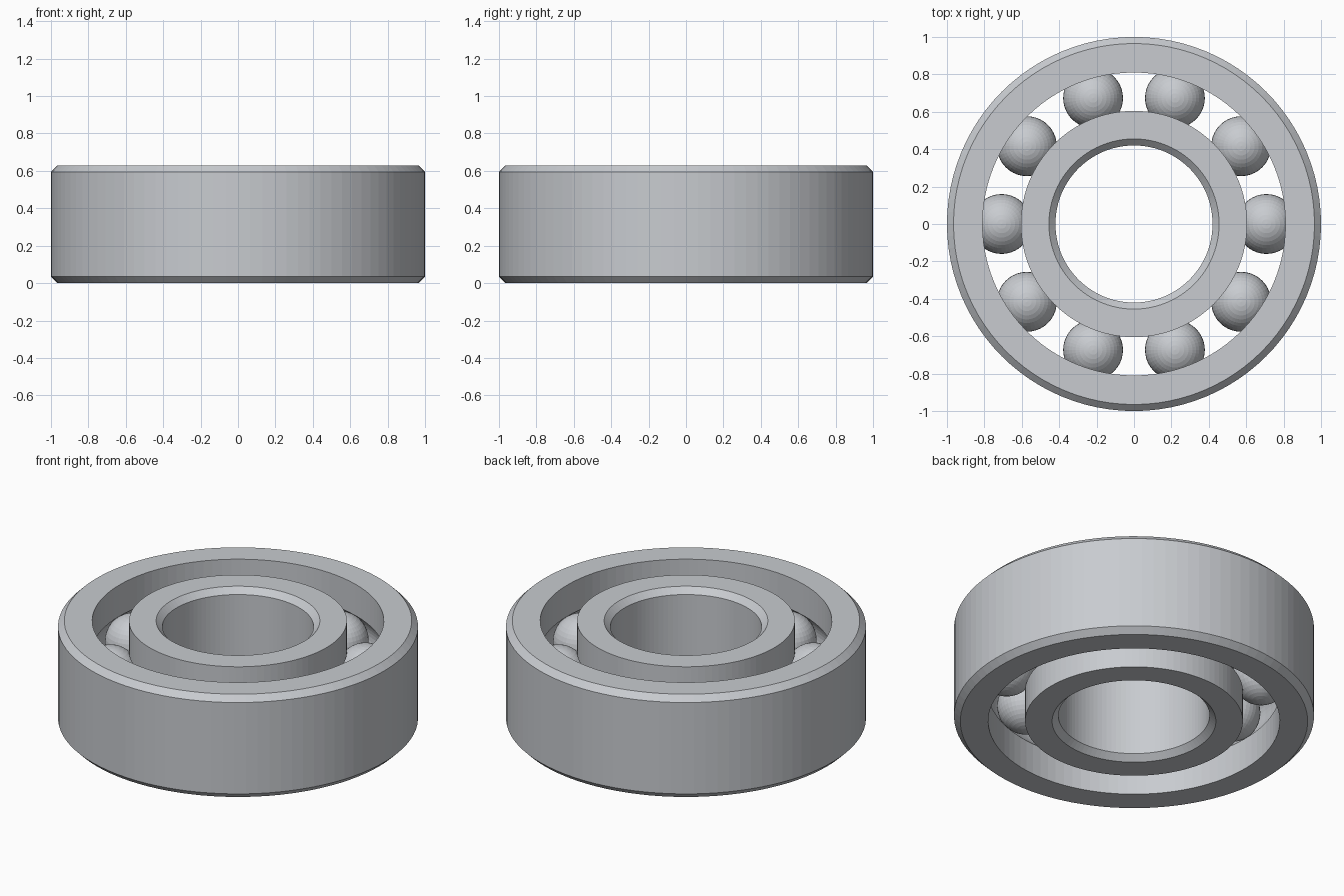
import bpy, bmesh
from math import pi, sin, cos, acos
from mathutils import Matrix, Vector

HEIGHT = 0.63
MID = HEIGHT / 2
CHAMFER = 0.035
BALL_R = 0.16
PITCH_R = 0.708
BALLS = 10
SEGMENTS = 96

cube = bpy.data.objects.get("Cube")
if cube:
    bpy.data.objects.remove(cube, do_unlink=True)

steel = bpy.data.materials.new("brushed steel")
steel.use_nodes = True
colour = (0.58, 0.60, 0.63, 1)
steel.diffuse_color = colour
steel.node_tree.nodes["Principled BSDF"].inputs["Base Color"].default_value = colour


def add_object(name, bm):
    mesh = bpy.data.meshes.new(name)
    bm.to_mesh(mesh)
    bm.free()
    mesh.materials.append(steel)
    obj = bpy.data.objects.new(name, mesh)
    bpy.context.collection.objects.link(obj)
    return obj


def add_race(name, plain_r, groove_r):
    """Revolve a ring: chamfered on the plain wall, ball groove on the other."""
    side = 1 if plain_r > groove_r else -1
    profile = [(groove_r, 0), (plain_r - side * CHAMFER, 0), (plain_r, CHAMFER),
               (plain_r, HEIGHT - CHAMFER), (plain_r - side * CHAMFER, HEIGHT),
               (groove_r, HEIGHT)]
    # Circular groove that seats the balls
    half = acos(abs(groove_r - PITCH_R) / BALL_R)
    steps = 12
    for i in range(steps + 1):
        a = half * (1 - 2 * i / steps)
        profile.append((PITCH_R + side * BALL_R * cos(a), MID + BALL_R * sin(a)))

    bm = bmesh.new()
    verts = [bm.verts.new((r, 0, z)) for r, z in profile]
    edges = [bm.edges.new((v, verts[i - 1])) for i, v in enumerate(verts)]
    bmesh.ops.spin(bm, geom=verts + edges, cent=(0, 0, 0), axis=(0, 0, 1),
                   angle=2 * pi, steps=SEGMENTS, use_merge=False)
    bmesh.ops.remove_doubles(bm, verts=bm.verts, dist=0.0005)
    bmesh.ops.recalc_face_normals(bm, faces=bm.faces)
    return add_object(name, bm)


# Races
add_race("outer_race", 1.0, 0.81)
add_race("inner_race", 0.42, 0.605)

# Rolling balls
for i in range(BALLS):
    a = 2 * pi * i / BALLS
    bm = bmesh.new()
    bmesh.ops.create_uvsphere(bm, u_segments=40, v_segments=20, radius=BALL_R)
    ball = add_object(f"ball_{i + 1}", bm)
    ball.matrix_world = (Matrix.Translation(Vector((PITCH_R * cos(a), PITCH_R * sin(a), MID)))
                         @ Matrix.Rotation(a, 4, 'Z'))
